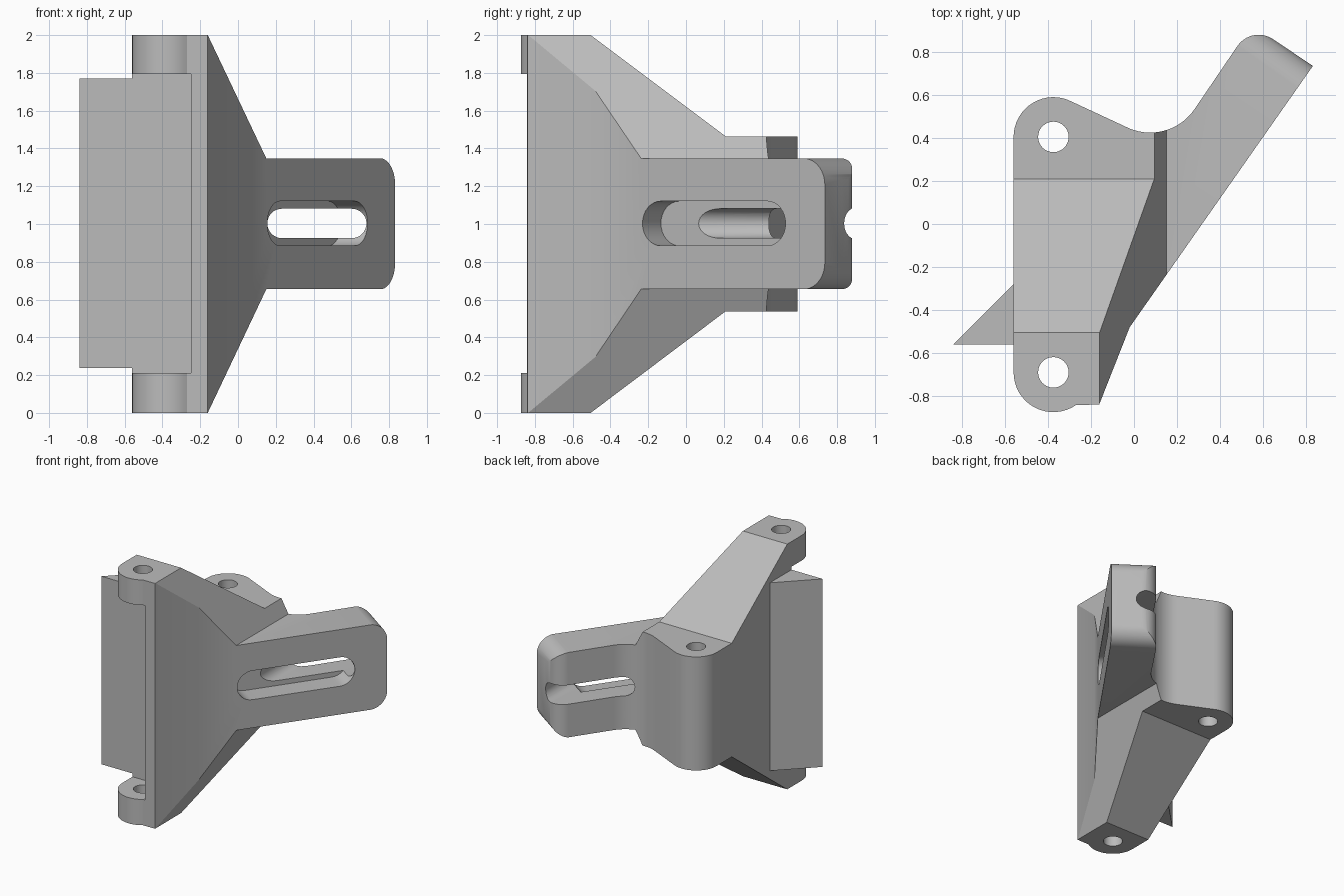
import bpy, bmesh
from math import sin, cos, radians
from mathutils import Vector

if "Cube" in bpy.data.objects:
    bpy.data.objects.remove(bpy.data.objects["Cube"])

metal = bpy.data.materials.new("light grey metal")
metal.use_nodes = True
GREY = (0.5, 0.5, 0.5, 1)
metal.diffuse_color = GREY
metal.node_tree.nodes["Principled BSDF"].inputs["Base Color"].default_value = GREY

X, Y, Z = Vector((1, 0, 0)), Vector((0, 1, 0)), Vector((0, 0, 1))
ALONG = Vector((0.573, 0.819, 0)).normalized()    # direction of the arm
OUT = Vector((ALONG.y, -ALONG.x, 0))              # outward from the arm face


def arc(cx, cy, r, start, end, n=16):
    angles = [radians(start + (end - start) * i / n) for i in range(n + 1)]
    return [(cx + r * cos(a), cy + r * sin(a)) for a in angles]


def slot(u0, u1, v, r):
    return arc(u0 + r, v, r, 270, 90) + arc(u1 - r, v, r, 90, -90)


def prism(name, points, low, high, u=X, v=Y, w=Z):
    """Extrude a 2D profile in the u-v plane from low to high along w."""
    bm = bmesh.new()
    ends = [[bm.verts.new(u * a + v * b + w * d) for a, b in points] for d in (low, high)]
    bm.faces.new(ends[0])
    bm.faces.new(ends[1])
    for i in range(len(points)):
        j = (i + 1) % len(points)
        bm.faces.new((ends[0][i], ends[0][j], ends[1][j], ends[1][i]))
    bmesh.ops.recalc_face_normals(bm, faces=bm.faces)
    mesh = bpy.data.meshes.new(name)
    bm.to_mesh(mesh)
    bm.free()
    mesh.materials.append(metal)
    obj = bpy.data.objects.new(name, mesh)
    bpy.context.collection.objects.link(obj)
    return obj


def combine(target, cutter, operation):
    mod = target.modifiers.new("shape", "BOOLEAN")
    mod.operation, mod.solver, mod.object = operation, "EXACT", cutter
    bpy.context.view_layer.objects.active = target
    bpy.ops.object.modifier_apply(modifier=mod.name)
    bpy.data.objects.remove(cutter)


# Plan outline: back lug, concave web, arm tip, front face, front lug
PIN_X, BACK_PIN, FRONT_PIN = -0.375, 0.405, -0.69
plan = (arc(PIN_X, BACK_PIN, 0.185, 180, 62.5)
        + arc(0.075, 0.675, 0.25, 242.5, 325)
        + arc(0.58, 0.76, 0.12, 145, 55)
        + [(0.832, 0.735), (-0.02, -0.48), (-0.162, -0.84)]
        + arc(PIN_X, FRONT_PIN, 0.185, -55, -180))
bracket = prism("bracket_body", plan, -0.1, 2.1)

# Side taper
side = [(-1, 0), (-0.505, 0), (0.21, 0.538), (1, 0.538),
        (1, 1.464), (0.21, 1.464), (-0.505, 2), (-1, 2)]
combine(bracket, prism("side_profile", side, -1.5, 1.5, Y, Z, X), "INTERSECT")

# Front taper down to the arm
front = [(-1, -0.2), (-0.255, -0.2), (0.15, 0.655), (1.2, 0.655),
         (1.2, 1.347), (0.15, 1.347), (-0.255, 2.2), (-1, 2.2)]
combine(bracket, prism("front_profile", front, -1.5, 1.5, X, Z, Y), "INTERSECT")

# Rounded arm end
tip = ([(-2, -0.5), (0.6, -0.5), (0.6, 0.654)]
       + arc(0.939, 0.794, 0.14, -90, 0) + arc(0.939, 1.208, 0.14, 0, 90)
       + [(0.6, 1.348), (0.6, 2.5), (-2, 2.5)])
combine(bracket, prism("arm_rounding", tip, -2, 2, ALONG, Z, OUT), "INTERSECT")

# Stepped slot in the arm
face = Vector((-0.02, -0.48, 0)).dot(OUT)
combine(bracket, prism("slot_recess", slot(-0.1, 0.825, 1.003, 0.118),
                       face - 0.17, face + 0.2, ALONG, Z, OUT), "DIFFERENCE")
combine(bracket, prism("through_slot", slot(0.155, 0.68, 1.003, 0.078),
                       -0.6, 1.2, X, Z, Y), "DIFFERENCE")

# Gap between the front lugs
gap = [(-0.8, -1.2), (-0.25, -1.2), (-0.25, -0.56), (-0.8, -0.56)]
combine(bracket, prism("lug_gap", gap, 0.21, 1.795), "DIFFERENCE")

# Pin holes
for pin_y in (BACK_PIN, FRONT_PIN):
    hole = arc(PIN_X, pin_y, 0.071, 0, 348.75, 31)
    combine(bracket, prism("pin_hole", hole, -0.3, 2.3), "DIFFERENCE")

# Wedge flap on the side
prism("wedge_flap", [(-0.84, -0.56), (-0.56, -0.56), (-0.56, -0.28)], 0.237, 1.77)

bpy.ops.object.select_all(action="DESELECT")
bracket.select_set(True)
bpy.context.view_layer.objects.active = bracket
bpy.ops.object.shade_smooth_by_angle(angle=radians(30))
